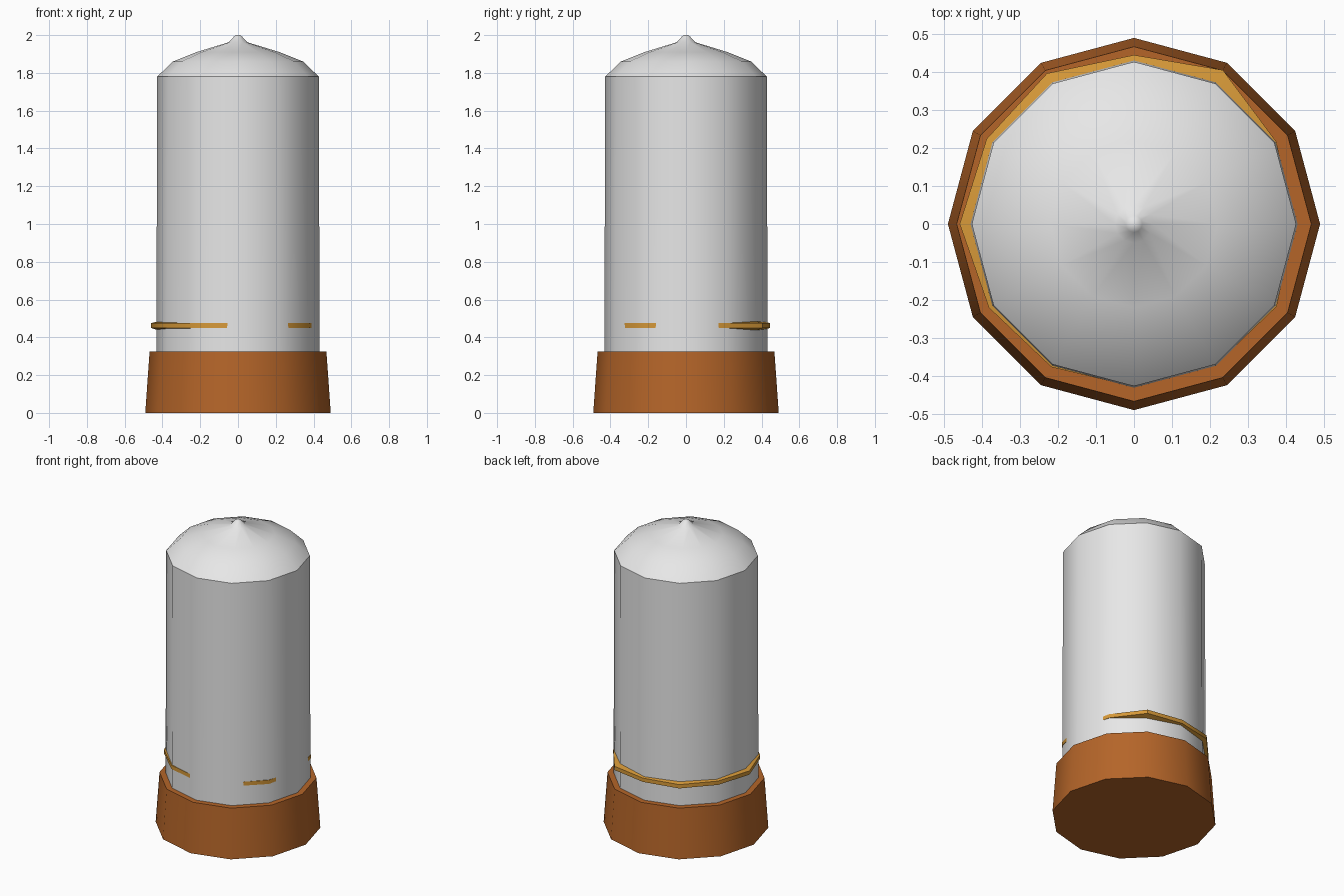
import bpy, bmesh, math

if "Cube" in bpy.data.objects:
    bpy.data.objects.remove(bpy.data.objects["Cube"])

SIDES = 12


def material(name, rgb):
    m = bpy.data.materials.new(name)
    m.diffuse_color = (*rgb, 1)
    m.use_nodes = True
    m.node_tree.nodes["Principled BSDF"].inputs["Base Color"].default_value = m.diffuse_color
    return m


def lathe(name, profile, mat, scale=None, closed=False, angle=40):
    """Spin (radius, z) points round z; scale adds an offset to the radius per side."""
    bm = bmesh.new()
    rings = []
    for r, z in profile:
        ring = []
        for i in range(SIDES):
            a = 2 * math.pi * i / SIDES
            rr = r + (scale[i] if scale else 0)
            ring.append(bm.verts.new((rr * math.cos(a), rr * math.sin(a), z)))
        rings.append(ring)
    pairs = list(zip(rings, rings[1:]))
    if closed:
        pairs.append((rings[-1], rings[0]))
    else:
        bm.faces.new(rings[0])
        bm.faces.new(rings[-1])
    for lo, hi in pairs:
        for i in range(SIDES):
            j = (i + 1) % SIDES
            bm.faces.new((lo[i], lo[j], hi[j], hi[i]))
    bmesh.ops.recalc_face_normals(bm, faces=bm.faces)
    me = bpy.data.meshes.new(name)
    bm.to_mesh(me)
    bm.free()
    me.materials.append(mat)
    ob = bpy.data.objects.new(name, me)
    bpy.context.collection.objects.link(ob)
    bpy.ops.object.select_all(action='DESELECT')
    ob.select_set(True)
    bpy.context.view_layer.objects.active = ob
    bpy.ops.object.shade_smooth_by_angle(angle=math.radians(angle))
    return ob


grey = material("light grey", (0.8, 0.8, 0.8))
brown = material("copper brown", (0.46, 0.13, 0.022))
gold = material("gold", (0.68, 0.32, 0.04))

# Flared base collar
lathe("base_collar", [(0.491, 0.0), (0.468, 0.325)], brown)

# Tall casing with low dome and small tip
lathe("casing", [(0.432, 0.30), (0.428, 1.78), (0.345, 1.86), (0.22, 1.91),
                 (0.05, 1.962), (0.022, 1.992), (0.01, 2.0)], grey, angle=35)

# Thin uneven band that breaks through the casing mostly at the back left
wobble = [-0.012, 0.0, 0.035, 0.012, 0.025, 0.015, 0.026, 0.008, 0.002, -0.004, -0.004, 0.001]
lathe("band", [(0.395, 0.485), (0.434, 0.475), (0.434, 0.45), (0.395, 0.437)],
      gold, scale=wobble, closed=True)
